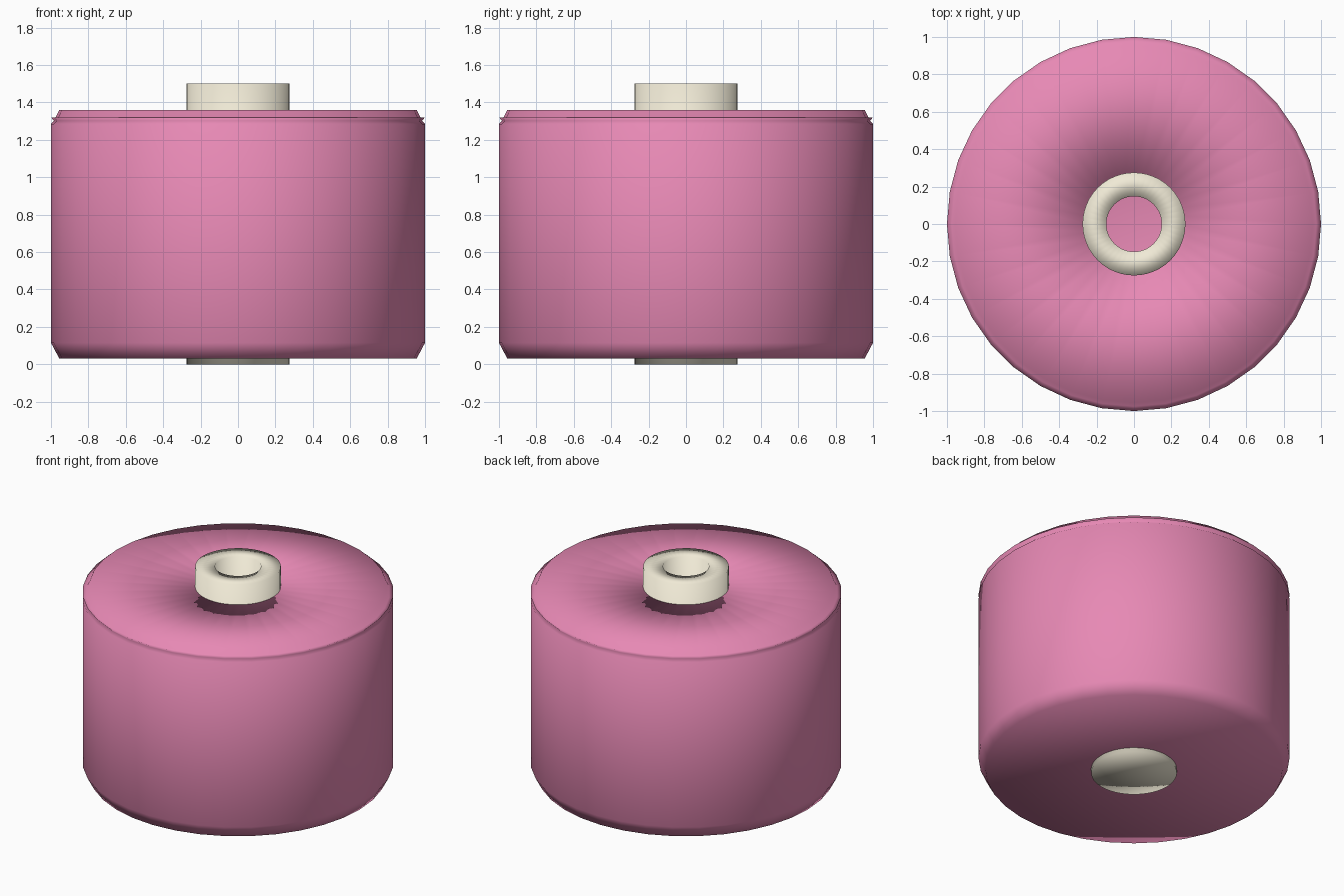
import bpy, math

if "Cube" in bpy.data.objects:
    bpy.data.objects.remove(bpy.data.objects["Cube"])


def material(name, rgb):
    m = bpy.data.materials.new(name)
    m.diffuse_color = (*rgb, 1)
    m.use_nodes = True
    m.node_tree.nodes["Principled BSDF"].inputs["Base Color"].default_value = m.diffuse_color
    return m


def lathe(name, profile, sides, mat):
    """Spin an (r, z) profile about z; r = 0 collapses to one pole vertex."""
    verts, faces, rings = [], [], []
    for r, z in profile:
        n = 1 if r == 0 else sides
        rings.append([len(verts) + i % n for i in range(sides)])
        for i in range(n):
            a = 2 * math.pi * i / sides
            verts.append((r * math.cos(a), r * math.sin(a), z))
    for lo, hi in zip(rings, rings[1:]):
        for i in range(sides):
            j = (i + 1) % sides
            quad = [lo[i], lo[j], hi[j], hi[i]]
            faces.append(list(dict.fromkeys(quad)))
    mesh = bpy.data.meshes.new(name)
    mesh.from_pydata(verts, [], faces)
    for p in mesh.polygons:
        p.use_smooth = True
    mesh.materials.append(mat)
    ob = bpy.data.objects.new(name, mesh)
    bpy.context.collection.objects.link(ob)
    return ob


pink = material("pink_winding", (0.80, 0.25, 0.46))
cream = material("cream_core", (0.87, 0.82, 0.67))

# Winding: closed base, chamfers, narrow groove under the rim, top and central hole
lathe("winding", [(0, 0.03), (0.955, 0.03), (1.0, 0.115), (1.0, 1.285),
                  (0.983, 1.302), (1.0, 1.32), (0.975, 1.32), (0.955, 1.36),
                  (0.25, 1.355), (0.25, 0.03)], 36, pink)

# Core: closed at the base, open at the top
lathe("core", [(0, 0), (0.275, 0), (0.275, 1.5), (0.148, 1.5), (0.148, 0.02)],
      48, cream)
